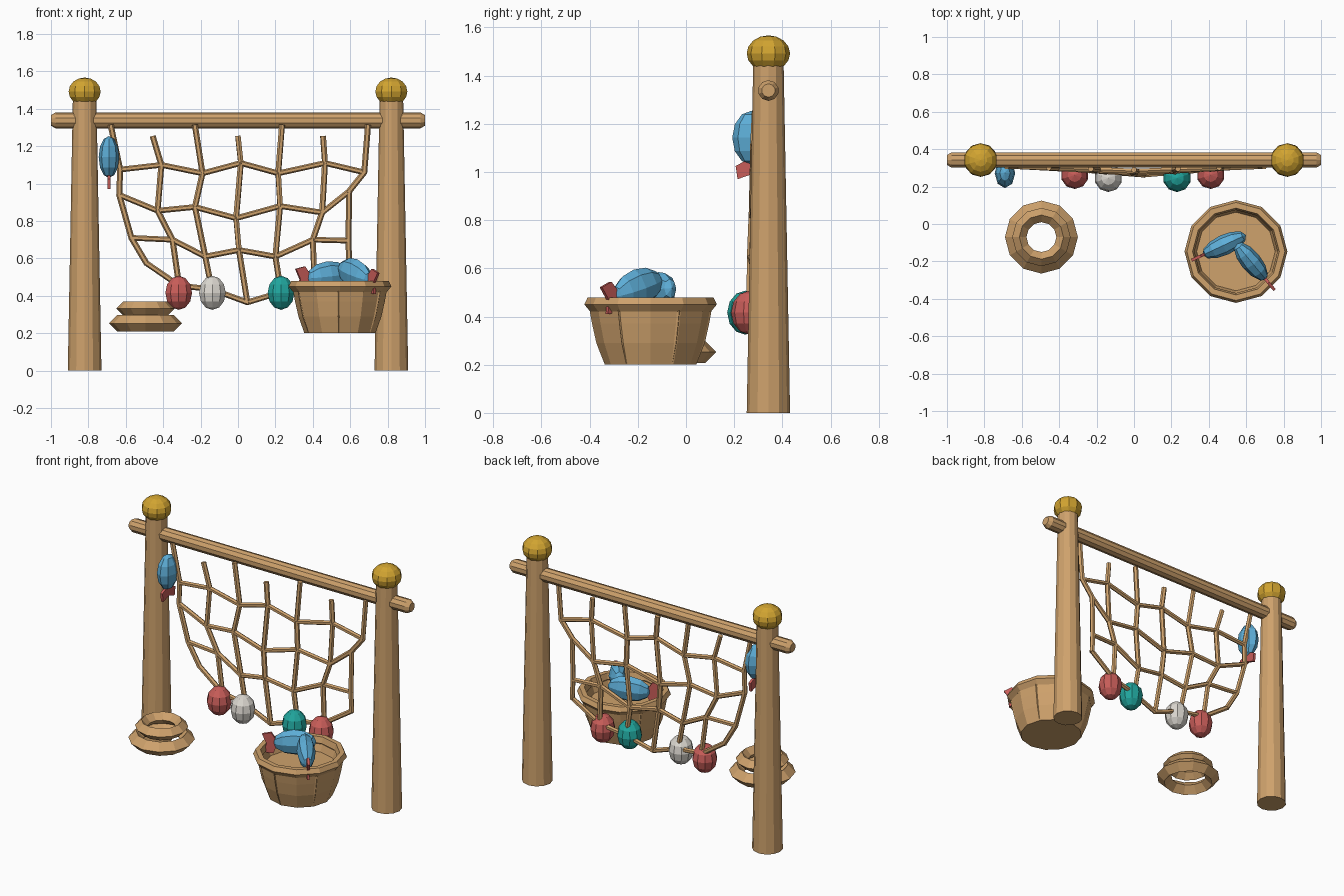
import bpy, bmesh, math
from mathutils import Vector, Matrix

if "Cube" in bpy.data.objects:
    bpy.data.objects.remove(bpy.data.objects["Cube"])


def material(name, rgb):
    m = bpy.data.materials.new(name)
    m.diffuse_color = (*rgb, 1)
    m.use_nodes = True
    m.node_tree.nodes["Principled BSDF"].inputs["Base Color"].default_value = m.diffuse_color
    return m


TAN = material("tan wood", (0.62, 0.36, 0.15))
GOLD = material("gold", (0.64, 0.37, 0.03))
BLUE = material("fish blue", (0.11, 0.42, 0.68))
RED = material("coral red", (0.58, 0.11, 0.10))
WHITE = material("off white", (0.70, 0.67, 0.62))
TEAL = material("teal", (0.015, 0.38, 0.34))


def finish(bm, name, mat, matrix=None):
    if matrix is not None:
        bm.transform(matrix)
    bmesh.ops.recalc_face_normals(bm, faces=bm.faces)
    me = bpy.data.meshes.new(name)
    bm.to_mesh(me)
    bm.free()
    me.materials.append(mat)
    ob = bpy.data.objects.new(name, me)
    bpy.context.collection.objects.link(ob)
    return ob


def lathe(name, mat, profile, loc, n=12, closed=False, matrix=None):
    """Spin (radius, z) points round z; open profiles get end caps."""
    bm = bmesh.new()
    rings = [[bm.verts.new((r * math.cos(2 * math.pi * k / n),
                            r * math.sin(2 * math.pi * k / n), z)) for k in range(n)]
             for r, z in profile]
    pairs = list(zip(rings, rings[1:]))
    if closed:
        pairs.append((rings[-1], rings[0]))
    else:
        bm.faces.new(rings[0])
        bm.faces.new(rings[-1])
    for a, b in pairs:
        for k in range(n):
            j = (k + 1) % n
            bm.faces.new((a[k], a[j], b[j], b[k]))
    return finish(bm, name, mat, Matrix.Translation(loc) @ (matrix or Matrix()))


def ball(name, mat, loc, size, n=10, rings=8, rot=None):
    bm = bmesh.new()
    bmesh.ops.create_uvsphere(bm, u_segments=n, v_segments=rings, radius=1)
    return finish(bm, name, mat, Matrix.Translation(loc) @ (rot or Matrix())
                  @ Matrix.Diagonal((*size, 1)))


def add_rod(bm, a, b, r, n=6):
    a, b = Vector(a), Vector(b)
    d = b - a
    m = Matrix.Translation((a + b) / 2) @ d.to_track_quat('Z', 'Y').to_matrix().to_4x4()
    bmesh.ops.create_cone(bm, cap_ends=True, segments=n, radius1=r, radius2=r,
                          depth=d.length + r * 0.6, matrix=m)


# posts with gold knobs
for side, s in (("left", -1), ("right", 1)):
    lathe(side + "_post", TAN, [(0.09, 0), (0.063, 1.46)], (0.82 * s, 0.342, 0))
    ball(side + "_knob", GOLD, (0.82 * s, 0.342, 1.492), (0.09, 0.09, 0.075))

# crossbar with bevelled ends
lathe("crossbar", TAN, [(0.028, -1), (0.043, -0.975), (0.043, 0.975), (0.028, 1)],
      (0, 0.342, 1.338), n=10, matrix=Matrix.Rotation(math.pi / 2, 4, 'Y'))

# net: rows of (x, z) knots, sagging forward at the middle
knots = [
    [(-.68, 1.31), (-.455, 1.25), (-.23, 1.31), (0, 1.25), (.235, 1.31), (.455, 1.25), (.695, 1.31)],
    [(-.63, 1.075), (-.41, 1.10), (-.19, 1.055), (.015, 1.11), (.215, 1.055), (.465, 1.11), (.675, 1.06)],
    [(-.635, .94), (-.43, .855), (-.23, .875), (-.01, .815), (.225, .88), (.45, .845), (.595, .96)],
    [(-.57, .71), (-.35, .70), (-.175, .61), (.005, .645), (.20, .61), (.40, .70), (.59, .695)],
    [(-.49, .575), (-.315, .455), (-.14, .435), (.05, .365), (.23, .42), (.41, .455), (.595, .575)],
]


def knot(r, c):
    x, z = knots[r][c]
    return (x, 0.307 - 0.045 * (0.4 + r * 0.15) * (1 - abs(c - 3) / 3), z)


bm = bmesh.new()
for r in range(5):
    for c in range(7):
        if r < 4:
            add_rod(bm, knot(r, c), knot(r + 1, c), 0.016)
        if r > 0 and c < 6:
            add_rod(bm, knot(r, c), knot(r, c + 1), 0.015)
finish(bm, "rope_net", TAN)

# floats on the net's bottom edge
for name, mat, x, y in (("red_left", RED, -.317, .262), ("white", WHITE, -.137, .246),
                        ("teal", TEAL, .23, .246), ("red_right", RED, .41, .262)):
    ball(name + "_float", mat, (x, y, .416), (0.075, 0.075, 0.091), n=10, rings=6)


# fish: body along local x (head +x), height along local z, red forked tail
def fish(name, centre, heading, up, length):
    fwd = Vector(heading).normalized()
    side = Vector(up).cross(fwd).normalized()
    top = fwd.cross(side)
    rot = Matrix((fwd, side, top)).transposed().to_4x4()
    spin = rot @ Matrix.Rotation(math.pi / 2, 4, 'Y')
    ball(name + "_body", BLUE, centre, (0.08, 0.055, length), n=8, rings=6, rot=spin)
    outline = [(.03, 0), (-.005, .066), (-.06, .058), (-.04, 0), (-.06, -.058), (-.005, -.066)]
    bm = bmesh.new()
    a, b = ([bm.verts.new((x - length, y, z)) for x, z in outline] for y in (-.008, .008))
    for k in range(6):
        j = (k + 1) % 6
        bm.faces.new((a[k], a[j], b[j], b[k]))
    for ring in (a, b):
        bm.faces.new(ring[0:4])
        bm.faces.new((ring[0], ring[3], ring[4], ring[5]))
    finish(bm, name + "_tail", RED, Matrix.Translation(centre) @ rot)


fish("hanging_fish", (-.69, .272, 1.142), (0, 0, 1), (0, -1, 0), .112)
fish("basket_fish_a", (.483, -.112, .505), (.9, .42, .1), (0, 0, 1), .128)
fish("basket_fish_b", (.625, -.20, .518), (-.62, .75, .28), (0, 0, 1), .13)

# basket with flared rim and raised inner floor
BX, BY = .545, -.147
lathe("basket", TAN, [(.19, .2), (.222, .29), (.24, .37), (.25, .425),
                      (.225, .435), (.21, .39)], (BX, BY, 0))
lathe("basket_rim", TAN, [(.25, .42), (.275, .45), (.262, .478), (.232, .478), (.222, .44)],
      (BX, BY, 0), closed=True)

# thin upright slats around the basket
bm = bmesh.new()
for k in range(6):
    t = math.radians(-92 + 60 * k)
    pts = [(BX + r * math.cos(t), BY + r * math.sin(t), z)
           for r, z in ((.185, .21), (.217, .29), (.235, .37), (.245, .425))]
    for p, q in zip(pts, pts[1:]):
        add_rod(bm, p, q, 0.008, 4)
finish(bm, "basket_slats", TAN)

# coiled rope: two stacked diamond-section rings
for name, R, r, z in (("lower", .15, .045, .253), ("upper", .118, .038, .331)):
    lathe(name + "_rope_coil", TAN, [(R + r, z), (R, z + r), (R - r, z), (R, z - r)],
          (-.495, -.07, 0), closed=True)
